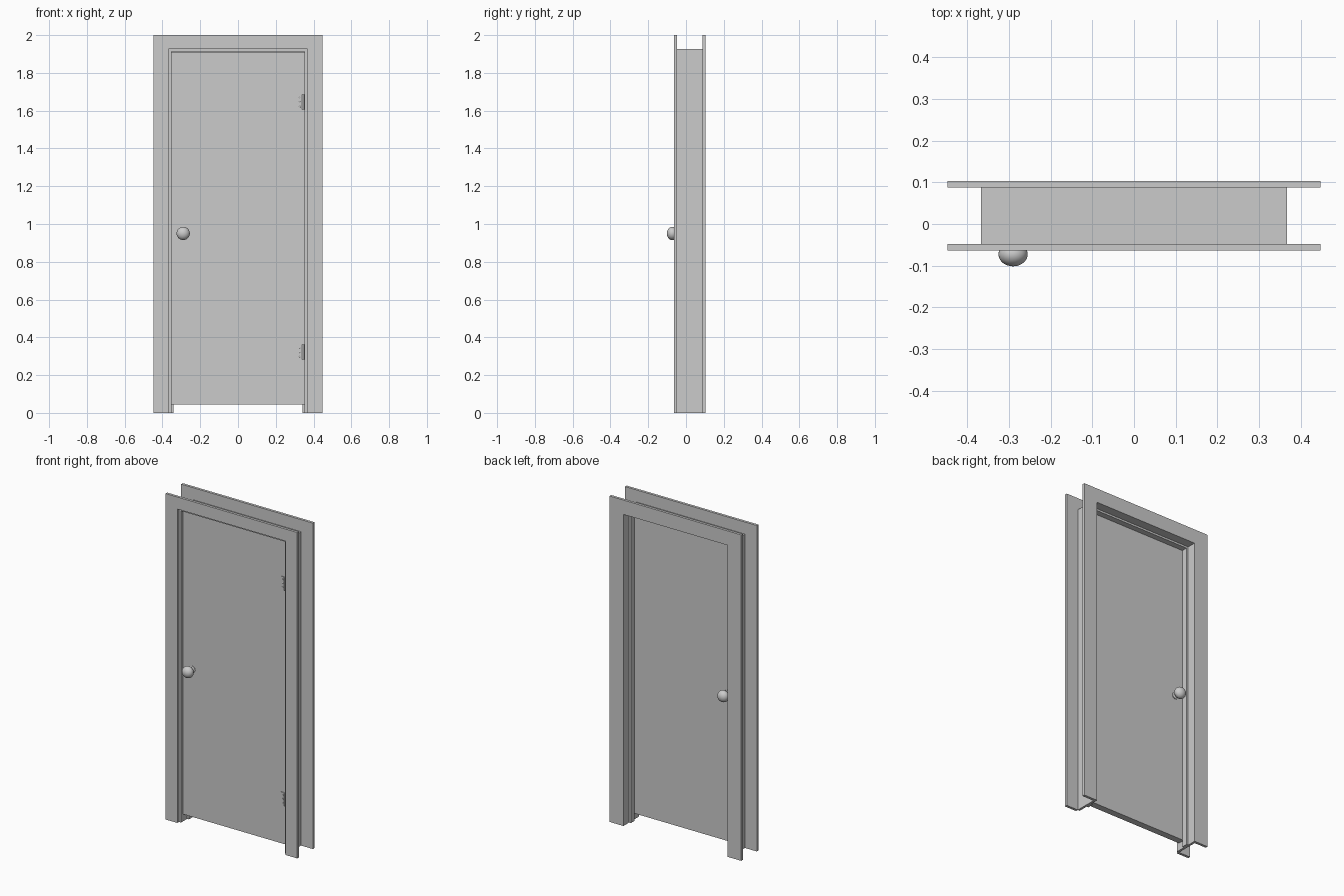
import bpy, bmesh, math
from mathutils import Vector

if "Cube" in bpy.data.objects:
    bpy.data.objects.remove(bpy.data.objects["Cube"])


def finish(name, bm, smooth=False):
    bmesh.ops.remove_doubles(bm, verts=bm.verts, dist=1e-5)
    bmesh.ops.recalc_face_normals(bm, faces=bm.faces)
    me = bpy.data.meshes.new(name)
    bm.to_mesh(me)
    bm.free()
    ob = bpy.data.objects.new(name, me)
    bpy.context.collection.objects.link(ob)
    if smooth:
        bpy.ops.object.select_all(action='DESELECT')
        ob.select_set(True)
        bpy.context.view_layer.objects.active = ob
        bpy.ops.object.shade_smooth_by_angle(angle=math.radians(40))
    return ob


def extrude_outline(name, pts, y0, y1):
    """Extrude an XZ outline from y0 to y1."""
    bm = bmesh.new()
    face = bm.faces.new([bm.verts.new((x, y0, z)) for x, z in pts])
    ext = bmesh.ops.extrude_face_region(bm, geom=[face])
    moved = [v for v in ext['geom'] if isinstance(v, bmesh.types.BMVert)]
    bmesh.ops.translate(bm, verts=moved, vec=(0, y1 - y0, 0))
    return finish(name, bm)


def frame(name, xo, zo, xi, zi, y0, y1):
    """Upside-down U standing on the floor."""
    pts = [(-xo, 0), (-xo, zo), (xo, zo), (xo, 0),
           (xi, 0), (xi, zi), (-xi, zi), (-xi, 0)]
    return extrude_outline(name, pts, y0, y1)


def box(name, x0, x1, y0, y1, z0, z1):
    return extrude_outline(name, [(x0, z0), (x0, z1), (x1, z1), (x1, z0)], y0, y1)


def lathe(name, profile, origin, axis, steps):
    """Spin (distance along axis, radius) points around an axis."""
    axis = Vector(axis)
    side = axis.orthogonal().normalized()
    o = Vector(origin)
    bm = bmesh.new()
    vs = [bm.verts.new(o + axis * d + side * r) for d, r in profile]
    es = [bm.edges.new(p) for p in zip(vs, vs[1:])]
    bmesh.ops.spin(bm, geom=vs + es, cent=o, axis=axis,
                   angle=2 * math.pi, steps=steps, use_duplicate=False)
    return finish(name, bm, True)


# Casings, jamb and door stop
frame("front_casing", 0.447, 2.0, 0.367, 1.926, -0.064, -0.048)
frame("back_casing", 0.447, 2.0, 0.353, 1.912, 0.087, 0.103)
frame("jamb", 0.367, 1.926, 0.353, 1.912, -0.048, 0.087)
frame("door_stop", 0.353, 1.912, 0.341, 1.90, 0.012, 0.048)

# Door panel
DOOR_F, DOOR_B = -0.03, 0.011
box("door", -0.351, 0.351, DOOR_F, DOOR_B, 0.045, 1.910)

# Knobs on both faces: rose, neck and slightly flattened ball
profile = [(0, 0), (0, 0.021), (0.004, 0.021), (0.009, 0.012), (0.018, 0.010)]
for i in range(2, 17):
    a = math.pi * i / 16
    profile.append((0.0425 - 0.029 * math.cos(a), 0.035 * math.sin(a)))
profile[-1] = (0.0715, 0)
for label, y, s in (("front", DOOR_F, -1), ("back", DOOR_B, 1)):
    lathe(label + "_knob", profile, (-0.29, y, 0.95), (0, s, 0), 32)

# Hinges: leaf, knuckle barrel and screws
for label, z in (("lower", 0.322), ("upper", 1.645)):
    box(label + "_hinge_leaf", 0.315, 0.351, DOOR_F - 0.003, DOOR_F, z - 0.04, z + 0.04)
    lathe(label + "_hinge_barrel",
          [(0, 0), (0, 0.006), (0.08, 0.006), (0.08, 0)],
          (0.345, DOOR_F - 0.004, z - 0.04), (0, 0, 1), 16)
    for k in (-1, 0, 1):
        lathe(f"{label}_hinge_screw_{k + 2}", [(0, 0.004), (0.001, 0.003), (0.0015, 0)],
              (0.327, DOOR_F - 0.003, z + k * 0.024), (0, -1, 0), 12)
